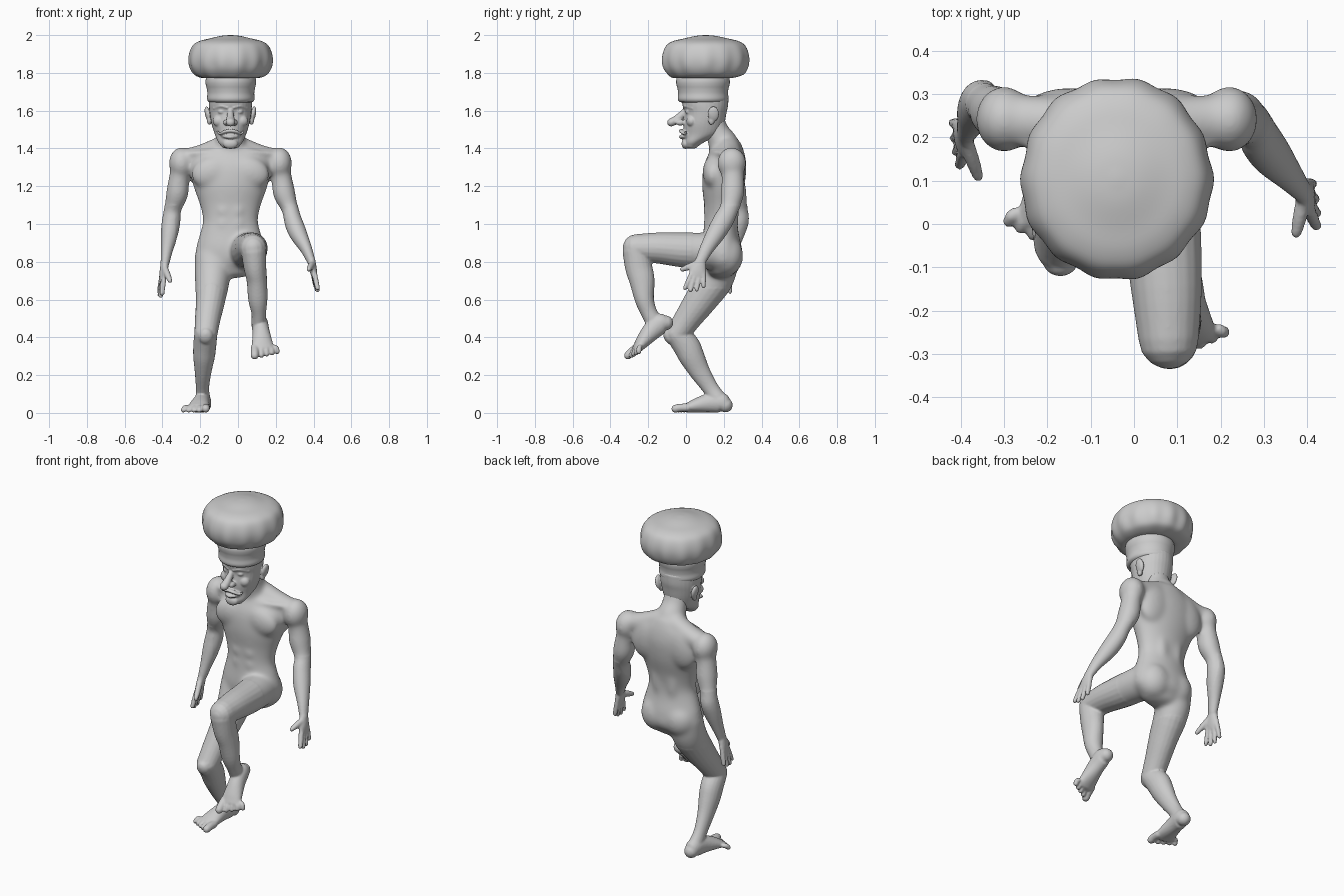
import bpy, bmesh, math
from mathutils import Vector, Matrix

X, Y, Z = Vector((1, 0, 0)), Vector((0, 1, 0)), Vector((0, 0, 1))
CX = -0.04  # centre line of the torso and head


def spline(rows, sub):
    """Catmull-Rom interpolation of (x, y, z, ra, rb) rows."""
    P = [Vector(r) for r in rows]
    P = [P[0] * 2 - P[1]] + P + [P[-1] * 2 - P[-2]]
    out = []
    for i in range(1, len(P) - 2):
        a, b, c, d = P[i - 1:i + 3]
        for k in range(sub):
            t = k / sub
            out.append(0.5 * (2 * b + (c - a) * t + (2 * a - 5 * b + 4 * c - d) * t * t
                              + (3 * b - a - 3 * c + d) * t ** 3))
    return out + [P[-2]]


def tube(bm, rows, ref=X, axis=None, seg=20, sub=4, cap=1.0, xf=None, ripple=None):
    """Loft elliptical rings; ra lies along ref. Ends are rounded off."""
    pts = spline(rows, sub)
    c = [Vector(p[:3]) for p in pts]
    rings = []
    for i, p in enumerate(pts):
        t = axis or (c[min(i + 1, len(c) - 1)] - c[max(i - 1, 0)]).normalized()
        rings.append((c[i], t, p[3], p[4]))
    if cap:
        def dome(r, s):
            h = min(r[2], r[3]) * cap * s
            return [(r[0] + r[1] * h * math.sin(a), r[1], r[2] * math.cos(a), r[3] * math.cos(a))
                    for a in (0.45, 0.9, 1.3, 1.5)]
        rings = dome(rings[0], -1)[::-1] + rings + dome(rings[-1], 1)
    loops = []
    for o, t, ra, rb in rings:
        u = (ref - t * ref.dot(t)).normalized()
        v = t.cross(u)
        loop = []
        for k in range(seg):
            a = 2 * math.pi * k / seg
            m = ripple(a, o.z) if ripple else 1
            q = o + u * ra * m * math.cos(a) + v * rb * m * math.sin(a)
            loop.append(bm.verts.new(xf @ q if xf else q))
        loops.append(loop)
    for A, B in zip(loops, loops[1:]):
        for k in range(seg):
            n = (k + 1) % seg
            bm.faces.new((A[k], A[n], B[n], B[k]))
    bm.faces.new(loops[0][::-1])
    bm.faces.new(loops[-1])


def ball(bm, p, r, tilt=0, axis='Y'):
    m = Matrix.Translation(p) @ Matrix.Rotation(tilt, 4, axis) @ Matrix.Diagonal((*r, 1))
    bmesh.ops.create_uvsphere(bm, u_segments=20, v_segments=12, radius=1, matrix=m)


def finish(name, bm, voxel=0, smooth=4, zone=None, zone_steps=0):
    """Make the object; optionally fuse by voxels and blend the muscles in a zone."""
    bmesh.ops.recalc_face_normals(bm, faces=bm.faces)
    me = bpy.data.meshes.new(name)
    bm.to_mesh(me)
    bm.free()
    ob = bpy.data.objects.new(name, me)
    bpy.context.collection.objects.link(ob)
    if voxel:
        m = ob.modifiers.new("fuse", 'REMESH')
        m.mode, m.voxel_size = 'VOXEL', voxel
        s = ob.modifiers.new("soften", 'SMOOTH')
        s.factor, s.iterations = 0.5, smooth
        me = bpy.data.meshes.new_from_object(ob.evaluated_get(bpy.context.evaluated_depsgraph_get()))
        ob.modifiers.clear()
        ob.data = me
        if zone:
            bm = bmesh.new()
            bm.from_mesh(me)
            vs = [v for v in bm.verts if zone(v.co)]
            for _ in range(zone_steps):
                bmesh.ops.smooth_vert(bm, verts=vs, factor=0.5, use_axis_x=True,
                                      use_axis_y=True, use_axis_z=True)
            bm.to_mesh(me)
            bm.free()
    me.polygons.foreach_set("use_smooth", [True] * len(me.polygons))


def hand(bm, w, tip, spread, thumb):
    w, tip, s, thumb = Vector(w), Vector(tip), Vector(spread).normalized(), Vector(thumb)
    d = tip - w
    tube(bm, [(*(w + d * f), a, b) for f, a, b in
              ((0, .028, .022), (.2, .037, .021), (.38, .045, .019), (.5, .045, .016))], ref=s)
    for f in (-1.5, -.5, .5, 1.5):
        a, m = w + d * .45 + s * .022 * f, w + d * .72 + s * .029 * f
        e = w + d * (1 - .045 * f * f) + s * .033 * f
        tube(bm, [(*a, .0135, .015), (*m, .0125, .0145), (*e, .011, .013)], ref=s, seg=10)
    a = w + d * .12 + s * .015
    tube(bm, [(*a, .02, .018), (*(a.lerp(thumb, .55)), .018, .017), (*thumb, .013, .013)], ref=Z, seg=10)


def foot(bm, xf, s):
    tube(bm, [(0, .025, .042, .04, .04), (0, 0, .055, .044, .054), (0, -.06, .053, .045, .051),
              (0, -.13, .039, .054, .038), (0, -.175, .027, .06, .026)], xf=xf)
    for i in range(5):
        x, r = s * (.047 - .028 * i - (.007 if i else 0)), (.022 if i == 0 else .0145)
        tube(bm, [(x * .9, -.17, .028, r, r), (x, -.21 + .008 * i, .027, r, r),
                  (x * 1.06, -.234 + .011 * i, r, r, r)], xf=xf, seg=10)


# Body: torso, neck, limbs, hands and feet fused into one skin
b = bmesh.new()
tube(b, [(CX, .19, .75, .13, .075), (CX, .195, .80, .178, .104), (CX, .19, .87, .183, .107),
         (CX, .185, .95, .162, .094), (CX, .185, 1.02, .146, .088), (CX, .19, 1.10, .162, .094),
         (CX, .197, 1.20, .197, .112), (CX, .206, 1.30, .216, .114), (CX, .215, 1.37, .19, .096),
         (CX, .22, 1.42, .11, .075)], axis=Z, seg=32, cap=.5)
tube(b, [(CX, .22, 1.36, .11, .085), (CX, .195, 1.43, .084, .08), (CX, .165, 1.49, .072, .064),
         (CX, .14, 1.56, .07, .06)])
for s in (-1, 1):
    # Trapezius, collarbone, shoulder, chest, back and seat muscles
    tube(b, [(CX + s * .05, .225, 1.41, .06, .055), (CX + s * .15, .235, 1.368, .06, .055),
             (CX + s * .25, .242, 1.34, .058, .055)], ref=Y)
    tube(b, [(CX + s * .02, .135, 1.365, .014, .014), (CX + s * .12, .15, 1.38, .014, .014),
             (CX + s * .22, .19, 1.372, .014, .014)], ref=Z, seg=10)
    ball(b, (CX + s * .26, .242, 1.322), (.067, .078, .085))
    ball(b, (CX + s * .095, .14, 1.275), (.115, .052, .085), s * .3)
    ball(b, (CX + s * .11, .26, 1.29), (.105, .055, .13), s * -.3)
    ball(b, (CX + s * .045, .25, 1.08), (.042, .03, .17))
    ball(b, (CX + s * .075, .212, .83), (.10, .092, .105))
    for z in (1.14, 1.07, 1.0):
        ball(b, (CX + s * .036, .112, z), (.036, .02, .036))
# Raised leg
tube(b, [(.04, .21, .85, .09, .09), (.05, .12, .857, .097, .097), (.065, -.02, .863, .09, .092),
         (.075, -.15, .873, .082, .082), (.08, -.265, .873, .07, .073)])
tube(b, [(.082, -.265, .86, .067, .072), (.09, -.25, .77, .06, .072), (.10, -.233, .70, .054, .067),
         (.105, -.22, .60, .051, .051), (.11, -.195, .53, .039, .043), (.11, -.165, .475, .039, .046)])
foot(b, Matrix.Translation((.11, -.102, .428)) @ Matrix.Rotation(.14, 4, 'Z') @ Matrix.Rotation(.65, 4, 'X'), -1)
# Standing leg, with kneecap
tube(b, [(-.13, .19, .83, .10, .09), (-.135, .16, .72, .095, .098), (-.145, .08, .60, .078, .086),
         (-.16, .01, .50, .068, .072), (-.17, -.045, .42, .061, .063)])
tube(b, [(-.17, -.048, .42, .061, .063), (-.176, .002, .355, .061, .071), (-.18, .032, .295, .057, .067),
         (-.185, .075, .215, .044, .054), (-.188, .13, .13, .035, .043), (-.185, .17, .07, .04, .047)])
ball(b, (-.17, -.088, .405), (.04, .03, .045), .4, 'X')
foot(b, Matrix.Translation((-.185, .183, 0)) @ Matrix.Rotation(-.15, 4, 'Z'), 1)
# Arms
tube(b, [(.215, .243, 1.33, .055, .06), (.232, .248, 1.24, .055, .06), (.245, .245, 1.16, .06, .064),
         (.275, .228, 1.08, .045, .05), (.29, .198, 1.02, .048, .054), (.318, .158, .95, .047, .05),
         (.36, .11, .87, .032, .037), (.385, .08, .81, .023, .029)])
hand(b, (.387, .078, .81), (.42, .04, .648), (.1, -1, -.1), (.375, -.02, .76))
tube(b, [(-.295, .243, 1.33, .055, .06), (-.312, .25, 1.24, .055, .06), (-.322, .26, 1.16, .06, .062),
         (-.345, .278, 1.08, .046, .048), (-.352, .28, 1.02, .05, .053), (-.362, .262, .95, .047, .048),
         (-.377, .235, .86, .032, .036), (-.387, .212, .79, .023, .029)])
hand(b, (-.388, .21, .79), (-.412, .182, .618), (.15, -1, -.1), (-.36, .11, .70))
finish("body", b, .006, 4, lambda c: c.z > .66 and c.y > .03 and abs(c.x - CX) < .29 + (c.z > 1.1) * .1, 36)

# Head with face features
h = bmesh.new()
tube(h, [(CX, .03, 1.412, .048, .034), (CX, .045, 1.435, .066, .055), (CX, .085, 1.475, .083, .095),
         (CX, .095, 1.53, .10, .108), (CX, .104, 1.59, .11, .111), (CX, .102, 1.63, .114, .121),
         (CX, .10, 1.68, .114, .125)], axis=Z, seg=32, cap=.4)
tube(h, [(CX, .002, 1.605, .014, .016), (CX, -.025, 1.575, .018, .02), (CX, -.055, 1.55, .023, .022),
         (CX, -.078, 1.538, .025, .022)])
ball(h, (CX, -.002, 1.425), (.04, .022, .028))
ball(h, (CX, .012, 1.475), (.055, .034, .035))
tube(h, [(CX - .03, -.01, 1.463, .012, .008), (CX, -.024, 1.461, .014, .011),
         (CX + .03, -.01, 1.463, .012, .008)], ref=Y, seg=12)
for s in (-1, 1):
    ball(h, (CX + s * .022, -.03, 1.537), (.016, .026, .016))
    ball(h, (CX + s * .045, .014, 1.594), (.022, .018, .013))
    ball(h, (CX + s * .058, .03, 1.545), (.036, .028, .032))
    tube(h, [(CX + s * .015, -.006, 1.616, .013, .009), (CX + s * .05, .004, 1.624, .012, .008),
             (CX + s * .085, .038, 1.613, .01, .007)], ref=Y, seg=12)
    tube(h, [(CX, -.024, 1.494, .014, .01), (CX + s * .03, -.022, 1.489, .013, .009),
             (CX + s * .055, -.006, 1.478, .009, .007), (CX + s * .07, 0, 1.49, .006, .006)],
         ref=Y, seg=12)
    ball(h, (CX + s * .12, .145, 1.582), (.015, .03, .042), s * .2)
    ball(h, (CX + s * .112, .135, 1.55), (.013, .017, .026))
finish("head", h, .004, 6)

# Hat: fitted band and pleated puff
h = bmesh.new()
tube(h, [(CX + .002, .09, z, r, r * 1.06) for z, r in
         ((1.645, .114), (1.652, .122), (1.665, .126), (1.69, .124), (1.715, .127), (1.735, .132),
          (1.755, .134), (1.78, .13))], axis=Z, seg=48, cap=.02)
finish("hat_band", h)


def pleats(a, z):
    w = max(0, 1 - abs(z - 1.84) / .14)
    return 1 + w * (.016 * math.cos(14 * a) + .01 * math.cos(5 * a + 1))


h = bmesh.new()
tube(h, [(CX, .105 - .015 * (z < 1.775), z, r, r * 1.05) for z, r in
         ((1.775, .11), (1.773, .15), (1.79, .19), (1.825, .213), (1.87, .221), (1.915, .214),
          (1.95, .195), (1.97, .16), (1.982, .11), (1.995, .055), (2.0, .008))],
     axis=Z, seg=112, cap=0, ripple=pleats)
finish("hat_puff", h)
